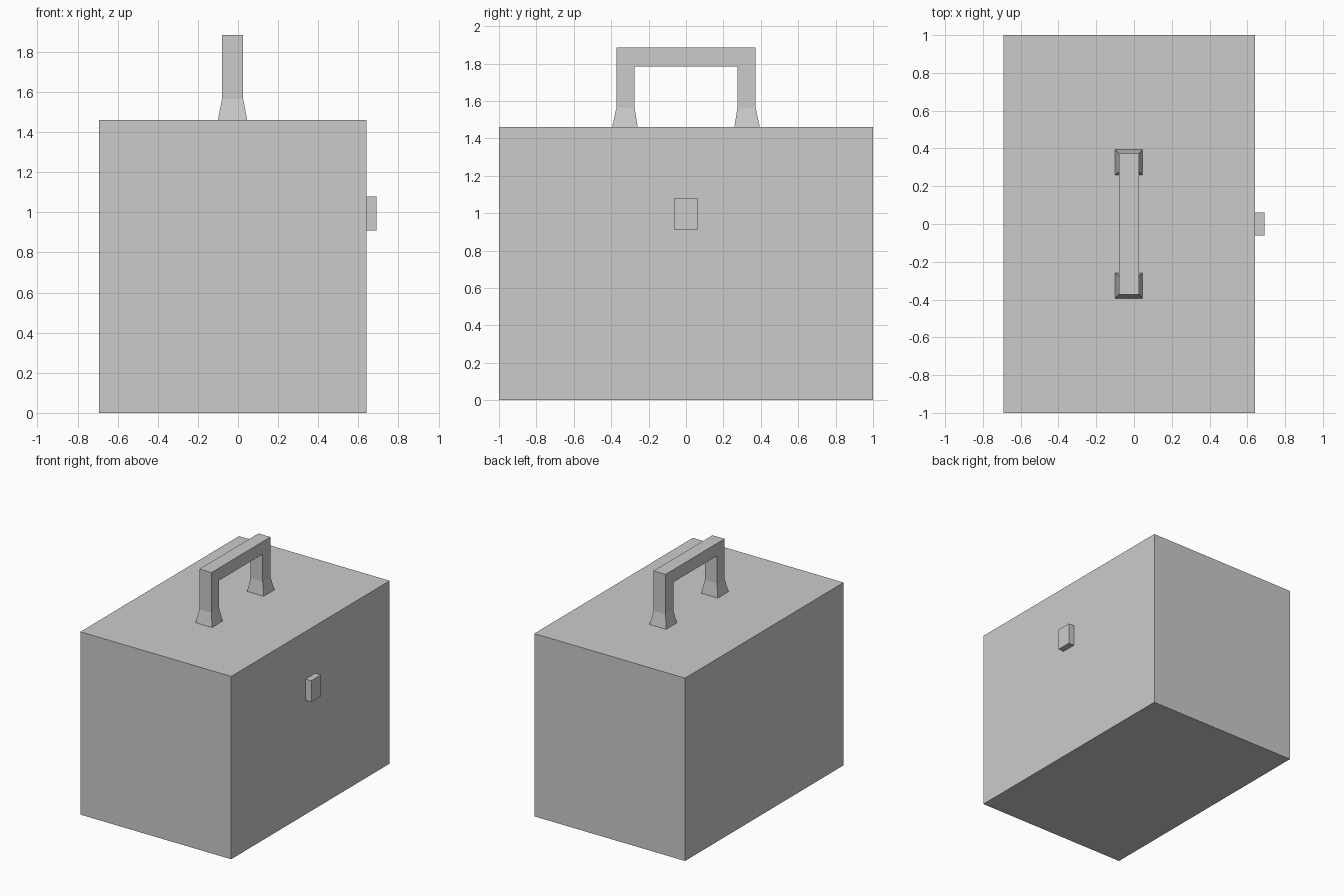
import bpy
import bmesh
from mathutils import Vector

cube = bpy.data.objects.get("Cube")
if cube:
    bpy.data.objects.remove(cube, do_unlink=True)

GREY = (0.6, 0.6, 0.6, 1.0)
grey = bpy.data.materials.new("plain_grey")
grey.use_nodes = True
grey.diffuse_color = GREY
grey.node_tree.nodes["Principled BSDF"].inputs["Base Color"].default_value = GREY


def finish(name, bm):
    """Turn a bmesh into a named, coloured object."""
    bmesh.ops.recalc_face_normals(bm, faces=bm.faces[:])
    mesh = bpy.data.meshes.new(name)
    bm.to_mesh(mesh)
    bm.free()
    mesh.materials.append(grey)
    obj = bpy.data.objects.new(name, mesh)
    bpy.context.collection.objects.link(obj)
    return obj


def box(name, low, high):
    low, high = Vector(low), Vector(high)
    bm = bmesh.new()
    bmesh.ops.create_cube(bm, size=1)
    bmesh.ops.scale(bm, vec=high - low, verts=bm.verts)
    bmesh.ops.translate(bm, vec=(low + high) / 2, verts=bm.verts)
    return finish(name, bm)


# Case and the small latch on its left side
BODY_TOP = 1.46
SIDE = 0.64
box("case_body", (-0.692, -1, 0), (SIDE, 1, BODY_TOP))
box("latch", (SIDE, -0.061, 0.91), (0.69, 0.061, 1.08))

# Carrying handle: a U-shaped profile extruded across its width
outer, inner = 0.372, 0.275
foot_top, grip_low, grip_top = 1.565, 1.785, 1.885
left_half = [(-inner, grip_low), (-inner, foot_top),
             (-outer, foot_top), (-outer, grip_top)]
profile = left_half + [(-y, z) for y, z in reversed(left_half)]
bm = bmesh.new()
face = bm.faces.new([bm.verts.new((-0.08, y, z)) for y, z in profile])
extruded = bmesh.ops.extrude_face_region(bm, geom=[face], use_keep_orig=True)
verts = [v for v in extruded["geom"] if isinstance(v, bmesh.types.BMVert)]
bmesh.ops.translate(bm, vec=(0.106, 0, 0), verts=verts)

# Flared feet: extend the post ends down and widen them
bm.normal_update()
ends = [f for f in bm.faces
        if all(abs(v.co.z - foot_top) < 0.001 for v in f.verts)]
for end in ends:
    foot = bmesh.ops.extrude_discrete_faces(bm, faces=[end])["faces"][0]
    centre = foot.calc_center_median()
    for v in foot.verts:
        offset = v.co - centre
        v.co = centre + Vector((offset.x * 1.38, offset.y * 1.4, 0))
        v.co.y += 0.003 if centre.y > 0 else -0.003
        v.co.z = BODY_TOP
finish("handle", bm)
